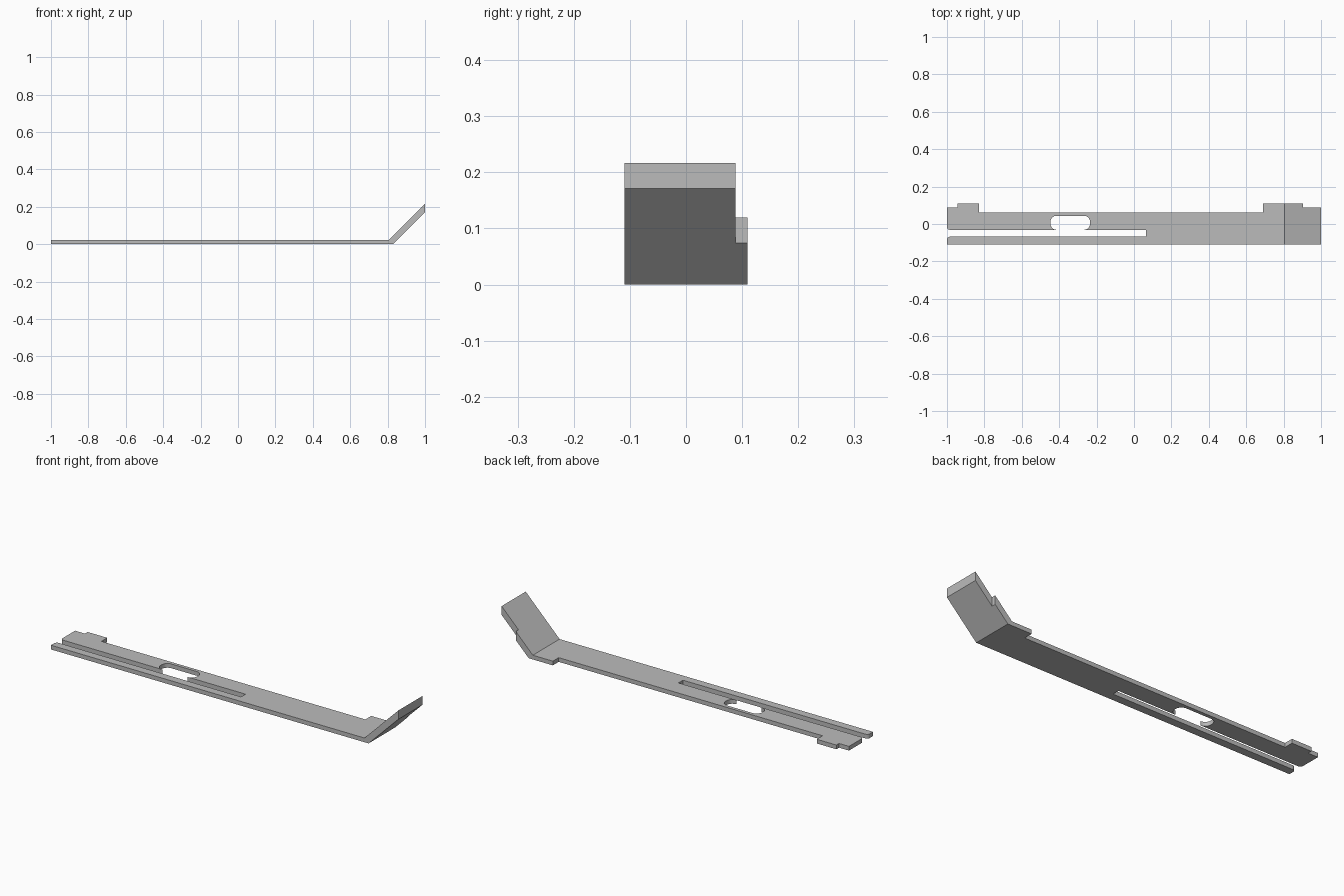
import bpy, bmesh, math
from mathutils import Vector

if "Cube" in bpy.data.objects:
    bpy.data.objects.remove(bpy.data.objects["Cube"], do_unlink=True)

THICK = 0.022
BEND_TOP, BEND_LOW = 0.805, 0.829   # where the upper and lower surfaces fold
Y0, Y1, Y_STEP, Y_BACK = -0.11, 0.11, 0.088, 0.062
SLOT_HI, SLOT_LO, SLOT_END = -0.031, -0.068, 0.065
HOLE_L, HOLE_R, HOLE_TOP, R = -0.447, -0.235, 0.044, 0.033
MOUTH = 0.016


def rounded(corners, steps=8):
    """Outline from (x, y, radius) corners; right-angled corners become arcs."""
    pts = []
    for i, (x, y, r) in enumerate(corners):
        p = Vector((x, y, 0))
        if not r:
            new = [p]
        else:
            prev, nxt = corners[i - 1], corners[(i + 1) % len(corners)]
            d1 = (Vector((prev[0], prev[1], 0)) - p).normalized()
            d2 = (Vector((nxt[0], nxt[1], 0)) - p).normalized()
            c = p + r * (d1 + d2)
            angles = [math.pi / 2 * k / steps for k in range(steps + 1)]
            new = [c - r * (d2 * math.cos(a) + d1 * math.sin(a)) for a in angles]
        for q in new:
            if not pts or (q - pts[-1]).length > 1e-4:
                pts.append(q)
    return pts


outline = rounded([
    # straight front edge and raised end
    (-1, Y0, 0), (1, Y0, 0), (1, Y_STEP, 0), (0.903, Y_STEP, 0), (0.903, Y1, 0),
    # back edge with its two shoulders
    (0.69, Y1, 0), (0.69, Y_BACK, 0), (-0.83, Y_BACK, 0), (-0.83, Y1, 0),
    (-0.943, Y1, 0), (-0.943, Y_STEP, 0), (-1, Y_STEP, 0),
    # slot mouth, then the rounded hole that opens into the slot
    (-1, SLOT_HI, MOUTH), (HOLE_L + R, SLOT_HI, 0), (HOLE_L, SLOT_HI, R),
    (HOLE_L, HOLE_TOP, R), (HOLE_R, HOLE_TOP, R), (HOLE_R, SLOT_HI, R),
    (HOLE_R - R, SLOT_HI, 0),
    # closed slot end and the lower side of the mouth
    (SLOT_END, SLOT_HI, 0), (SLOT_END, SLOT_LO, 0), (-1, SLOT_LO, MOUTH),
])

# Flat plate
bm = bmesh.new()
face = bm.faces.new([bm.verts.new(p) for p in outline])
ext = bmesh.ops.extrude_face_region(bm, geom=[face])
for v in ext["geom"]:
    if isinstance(v, bmesh.types.BMVert):
        v.co.z = THICK

# Fold line, then lift everything beyond it
bmesh.ops.bisect_plane(bm, geom=bm.verts[:] + bm.edges[:] + bm.faces[:],
                       plane_co=(BEND_LOW, 0, 0),
                       plane_no=(THICK, 0, BEND_LOW - BEND_TOP))
for v in bm.verts:
    start = BEND_TOP if v.co.z > THICK / 2 else BEND_LOW
    v.co.z += max(0, v.co.x - start)
bmesh.ops.recalc_face_normals(bm, faces=bm.faces[:])

mesh = bpy.data.meshes.new("bent_slotted_plate")
bm.to_mesh(mesh)
bm.free()
plate = bpy.data.objects.new("bent_slotted_plate", mesh)
bpy.context.collection.objects.link(plate)

# Plain grey metal
grey = bpy.data.materials.new("plain_grey")
grey.use_nodes = True
colour = (0.5, 0.5, 0.5, 1)
grey.diffuse_color = colour
grey.node_tree.nodes["Principled BSDF"].inputs["Base Color"].default_value = colour
mesh.materials.append(grey)
